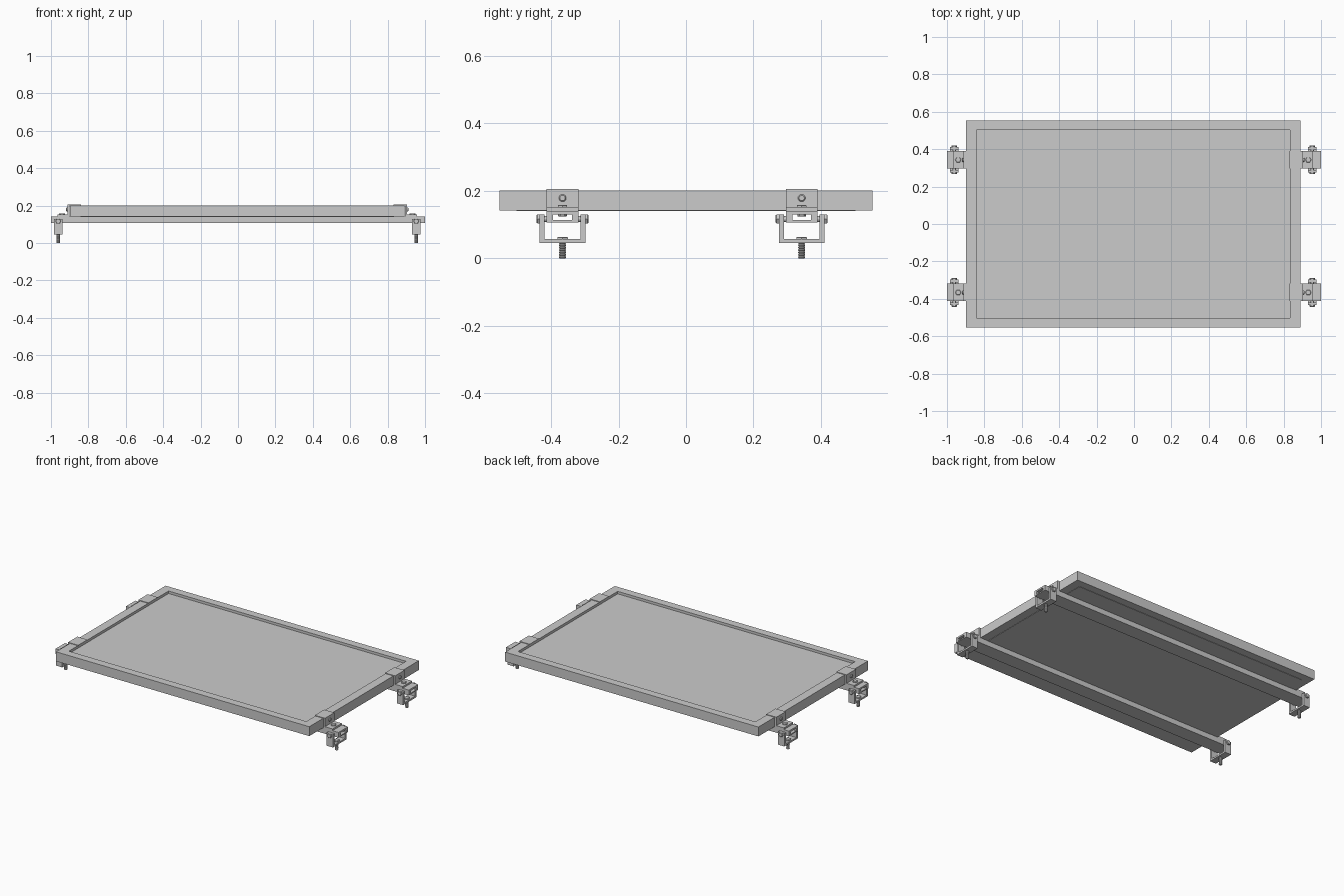
import bpy, bmesh, math
from mathutils import Matrix, Vector

if "Cube" in bpy.data.objects:
    bpy.data.objects.remove(bpy.data.objects["Cube"])

CX = -0.004            # mirror plane of the end hardware
RAILS = (-0.366, 0.343)


def make(name, bm):
    bmesh.ops.recalc_face_normals(bm, faces=bm.faces)
    me = bpy.data.meshes.new(name)
    bm.to_mesh(me)
    bm.free()
    ob = bpy.data.objects.new(name, me)
    bpy.context.collection.objects.link(ob)
    return ob


def box(name, lo, hi):
    bm = bmesh.new()
    bmesh.ops.create_cube(bm, size=1)
    for v in bm.verts:
        v.co = Vector([l + (c + 0.5) * (h - l) for c, l, h in zip(v.co, lo, hi)])
    return make(name, bm)


def ring_prism(name, outer, inner, axis, lo, hi):
    # rectangular tube: outer/inner = (u0, u1, v0, v1), extruded along the axis
    def pt(u, v, w):
        return (w, u, v) if axis == 'X' else (u, v, w)
    bm = bmesh.new()
    loops = []
    for r in (outer, inner):
        for w in (lo, hi):
            loops.append([bm.verts.new(pt(r[i], r[j], w))
                          for i, j in ((0, 2), (1, 2), (1, 3), (0, 3))])
    o0, o1, i0, i1 = loops
    for a, b in ((o0, o1), (i0, i1), (o0, i0), (o1, i1)):
        for k in range(4):
            n = (k + 1) % 4
            bm.faces.new((a[k], a[n], b[n], b[k]))
    return make(name, bm)


def extrude(name, pts, lo, hi, axis):
    # closed profile swept along X (points are y,z) or Y (points are x,z)
    def pt(p, w):
        return (w, p[0], p[1]) if axis == 'X' else (p[0], w, p[1])
    bm = bmesh.new()
    a = [bm.verts.new(pt(p, lo)) for p in pts]
    b = [bm.verts.new(pt(p, hi)) for p in pts]
    bm.faces.new(a)
    bm.faces.new(b)
    for k in range(len(pts)):
        n = (k + 1) % len(pts)
        bm.faces.new((a[k], a[n], b[n], b[k]))
    return make(name, bm)


def lathe(name, prof, loc, direction, sides):
    # stacked rings (radius, height) along a direction
    rot = Vector((0, 0, 1)).rotation_difference(Vector(direction)).to_matrix().to_4x4()
    m = Matrix.Translation(loc) @ rot
    bm = bmesh.new()
    rings = [[bm.verts.new(m @ Vector((r * math.cos(2 * math.pi * k / sides),
                                       r * math.sin(2 * math.pi * k / sides), h)))
              for k in range(sides)] for r, h in prof]
    bm.faces.new(rings[0])
    bm.faces.new(rings[-1])
    for a, b in zip(rings, rings[1:]):
        for k in range(sides):
            n = (k + 1) % sides
            bm.faces.new((a[k], a[n], b[n], b[k]))
    return make(name, bm)


def hex_head(name, loc, direction, r, h):
    return lathe(name, [(r, 0), (r, h * 0.75), (r * 0.85, h)], loc, direction, 6)


def thread(name, loc, direction, r, length, turns):
    prof = [(r * 0.8, 0)]
    step = length / turns
    for i in range(turns):
        prof += [(r, (i + 0.4) * step), (r, (i + 0.6) * step), (r * 0.8, (i + 1) * step)]
    return lathe(name, prof, loc, direction, 12)


# panel frame, recessed surface
PX, PY = 0.895, 0.553
ring_prism("panel_frame", (CX - PX, CX + PX, -PY, PY),
           (CX - 0.839, CX + 0.839, -0.503, 0.503), 'Z', 0.142, 0.202)
box("panel_surface", (CX - 0.839, -0.503, 0.14), (CX + 0.839, 0.503, 0.186))

for y in RAILS:
    # hollow rail
    ring_prism("rail", (y - 0.047, y + 0.047, 0.107, 0.141),
               (y - 0.028, y + 0.028, 0.114, 0.13), 'X', -1, 1)
    for s in (-1, 1):
        def X(d):
            return CX + s * d
        # clamp: lip over frame, upright plate, foot on the rail
        extrude("clamp", [(X(a), b) for a, b in (
            (0.836, 0.202), (0.896, 0.202), (0.896, 0.141), (0.961, 0.141), (0.961, 0.152),
            (0.908, 0.152), (0.908, 0.206), (0.836, 0.206))], y - 0.047, y + 0.047, 'Y')
        lathe("clamp_side_bolt", [(0.011, 0), (0.011, 0.005), (0.008, 0.008)],
              (X(0.907), y, 0.179), (s, 0, 0), 16)
        # foot bolt with nut below, inside the rail
        hex_head("foot_bolt_head", (X(0.936), y, 0.151), (0, 0, 1), 0.016, 0.008)
        hex_head("foot_nut", (X(0.936), y, 0.131), (0, 0, -1), 0.013, 0.007)
        # U bracket around the rail end
        x0, x1 = sorted((X(0.935), X(0.979)))
        o, i = 0.068, 0.053
        extrude("u_bracket", [(y + a, b) for a, b in (
            (-o, 0.13), (-o, 0.046), (o, 0.046), (o, 0.13),
            (i, 0.13), (i, 0.057), (-i, 0.057), (-i, 0.13))], x0, x1, 'X')
        xm = X(0.957)
        for d in (-1, 1):
            hex_head("pivot_bolt_head", (xm, y + d * 0.067, 0.117), (0, d, 0), 0.015, 0.01)
            lathe("pivot_pin", [(0.009, 0), (0.009, 0.025)],
                  (xm, y + d * 0.042, 0.117), (0, d, 0), 12)
        # threaded ground bolt
        hex_head("anchor_bolt_head", (xm, y, 0.056), (0, 0, 1), 0.018, 0.008)
        thread("anchor_bolt_shaft", (xm, y, 0.0), (0, 0, 1), 0.0105, 0.057, 8)
